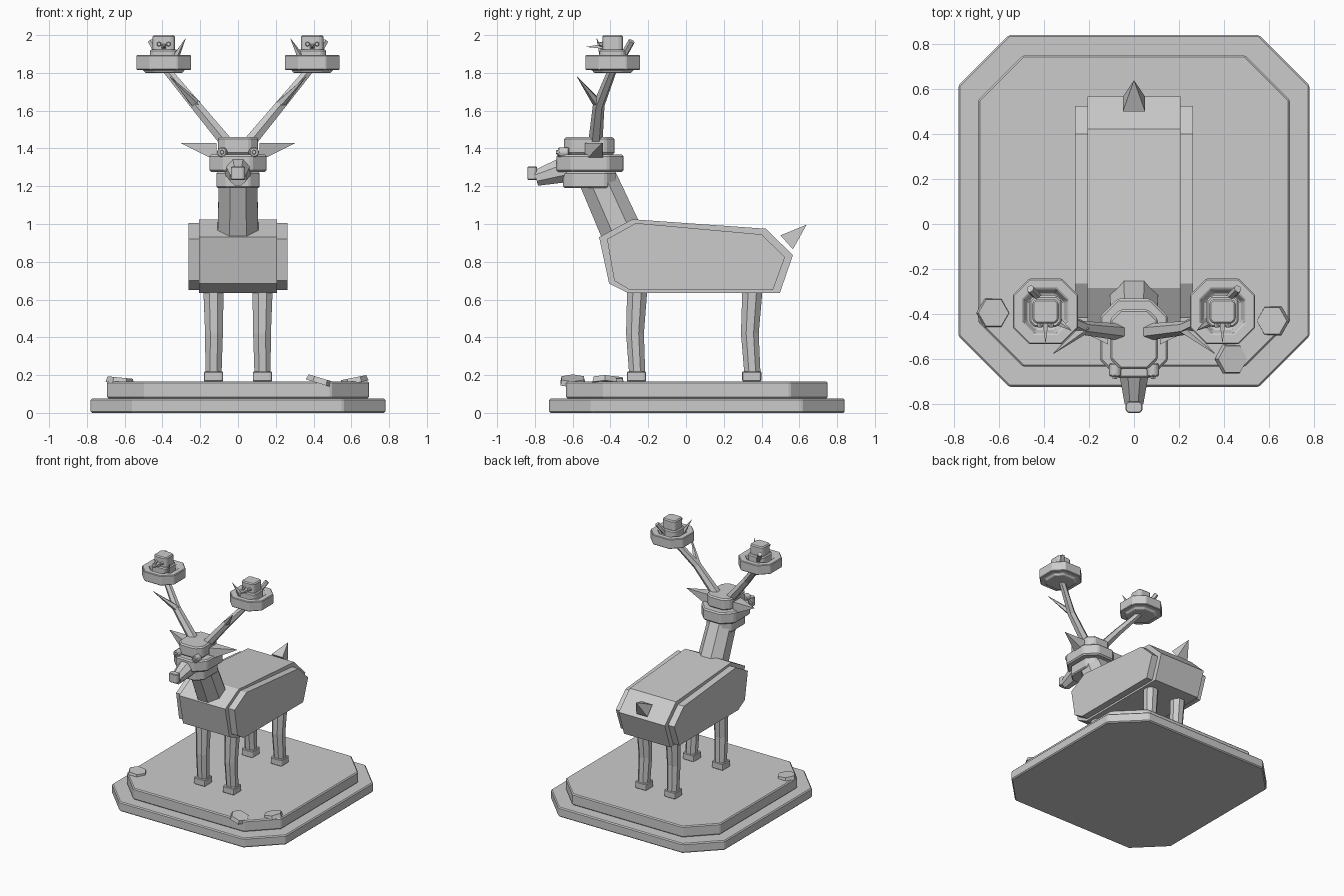
import bpy, bmesh, math
from mathutils import Vector

cube = bpy.data.objects.get("Cube")
if cube:
    bpy.data.objects.remove(cube)

# One plain grey clay colour
GREY = (0.6, 0.6, 0.6, 1)
clay = bpy.data.materials.new("grey_clay")
clay.use_nodes = True
clay.diffuse_color = GREY
clay.node_tree.nodes["Principled BSDF"].inputs["Base Color"].default_value = GREY


def loft(name, rings, bevel=0):
    """Skin a list of equal-length point rings and cap both ends."""
    bm = bmesh.new()
    loops = [[bm.verts.new(p) for p in ring] for ring in rings]
    n = len(loops[0])
    for a, b in zip(loops, loops[1:]):
        for i in range(n):
            j = (i + 1) % n
            bm.faces.new((a[i], a[j], b[j], b[i]))
    bm.faces.new(loops[0][::-1])
    bm.faces.new(loops[-1])
    bmesh.ops.recalc_face_normals(bm, faces=bm.faces)
    mesh = bpy.data.meshes.new(name)
    bm.to_mesh(mesh)
    bm.free()
    mesh.materials.append(clay)
    obj = bpy.data.objects.new(name, mesh)
    bpy.context.collection.objects.link(obj)
    if bevel:
        mod = obj.modifiers.new("soft_edge", "BEVEL")
        mod.width = bevel
        mod.segments = 1
        mod.limit_method = "ANGLE"
        mod.angle_limit = math.radians(35)
    return obj


def octagon(x, y, z, hx, hy, cut):
    """Rectangle with cut corners, lying flat at height z."""
    a, b = hx - cut, hy - cut
    pts = [(hx, -b), (hx, b), (a, hy), (-a, hy), (-hx, b), (-hx, -b), (-a, -hy), (a, -hy)]
    return [(x + u, y + v, z) for u, v in pts]


def slab(name, x, y, z0, z1, hx, hy, cut, bevel=0.008):
    return loft(name, [octagon(x, y, z, hx, hy, cut) for z in (z0, z1)], bevel)


def tube(name, path, radii, sides=6, turn=0.5, up=(0, 1, 0), bevel=0):
    """Faceted tube along a path; a tiny last radius makes a spike."""
    path = [Vector(p) for p in path]
    rings = []
    for i, p in enumerate(path):
        d = (path[min(i + 1, len(path) - 1)] - path[max(i - 1, 0)]).normalized()
        u = d.cross(Vector(up)).normalized()
        v = d.cross(u)
        angles = [math.tau * (k + turn) / sides for k in range(sides)]
        rings.append([p + radii[i] * (u * math.cos(t) + v * math.sin(t)) for t in angles])
    return loft(name, rings, bevel)


def side_prism(name, profile, half_width, bevel=0):
    """Side outline (y, z) extruded across the model."""
    return loft(name, [[(x, y, z) for y, z in profile] for x in (-half_width, half_width)], bevel)


# Stepped base
slab("base_lower", 0, 0.058, 0, 0.077, 0.78, 0.782, 0.225)
slab("base_upper", 0, 0.058, 0.077, 0.167, 0.693, 0.692, 0.2)

# Flat stones on the base
for i, (x, y, z, lean) in enumerate([(-0.625, -0.395, 0.172, -0.1),
                                     (0.615, -0.43, 0.172, 0.2),
                                     (0.435, -0.6, 0.17, -0.3)]):
    axis = Vector((-lean, 0, 1)).normalized() * 0.015
    p = Vector((x, y, z))
    tube(f"stone_{i + 1}", [p - axis, p + axis], [0.075, 0.068], 6, 0)

# Body with a slimmer panel on each flank
side_prism("body", [(-0.46, 0.93), (-0.285, 1.025), (0.423, 0.975), (0.566, 0.835),
                    (0.497, 0.635), (-0.307, 0.635), (-0.407, 0.685)], 0.207)
side_prism("flank_panels", [(-0.418, 0.92), (-0.265, 1.005), (0.4, 0.945), (0.524, 0.825),
                            (0.46, 0.65), (-0.296, 0.65), (-0.38, 0.7)], 0.262)
tube("tail", [(0, 0.533, 0.903), (0, 0.637, 0.995)], [0.07, 0.001], 4, 0.5, (1, 0, 0))

# Neck
tube("neck", [(0, -0.325, 0.92), (0, -0.49, 1.29)], [0.118, 0.108], 8, 0.5, (1, 0, 0))

# Head in three tiers, with muzzle and nose
slab("head_lower", 0, -0.51, 1.19, 1.275, 0.115, 0.14, 0.055)
slab("head_middle", 0, -0.508, 1.275, 1.368, 0.152, 0.177, 0.08, 0.01)
slab("head_top", 0, -0.512, 1.368, 1.46, 0.107, 0.133, 0.045, 0.01)
tube("muzzle", [(0, -0.6, 1.3), (0, -0.795, 1.243)], [0.082, 0.045], 8, 0.5, (1, 0, 0))
slab("nose", 0, -0.814, 1.232, 1.305, 0.038, 0.026, 0.012, 0.005)

NEST_X, NEST_Y = 0.393, -0.388

for side, s in (("left", 1), ("right", -1)):
    # Legs and hooves
    for end, y, knee in (("front", -0.258, -0.27), ("back", 0.352, 0.338)):
        tube(f"{end}_{side}_leg", [(s * 0.13, y, 0.66), (s * 0.127, knee, 0.42), (s * 0.13, y, 0.2)],
             [0.058, 0.051, 0.046], 8)
        slab(f"{end}_{side}_hoof", s * 0.13, y - 0.004, 0.166, 0.22, 0.051, 0.051, 0.008, 0.005)

    # Eye and bead pupil
    tube(f"{side}_eye", [(s * 0.082, -0.62, 1.378), (s * 0.085, -0.678, 1.38)],
         [0.03, 0.028], 8, 0.5, (0, 0, 1), 0.006)
    tube(f"{side}_pupil", [(s * 0.085, -0.675, 1.38), (s * 0.085, -0.688, 1.38)],
         [0.014, 0.01], 6, 0.5, (0, 0, 1))

    # Ear: square root swept out to an upper back point
    root = [(s * 0.115, y, z) for y, z in ((-0.535, 1.335), (-0.44, 1.335), (-0.44, 1.43), (-0.535, 1.43))]
    tip = Vector((s * 0.307, -0.442, 1.43))
    loft(f"{side}_ear", [root, [tip.lerp(Vector(p), 0.005) for p in root]])

    # Antler and its tine
    tube(f"{side}_antler", [(s * 0.06, -0.48, 1.43), (s * 0.225, -0.462, 1.63), (s * 0.378, -0.39, 1.815)],
         [0.038, 0.031, 0.024], 6)
    tube(f"{side}_antler_tine", [(s * 0.22, -0.462, 1.63), (s * 0.36, -0.577, 1.78)], [0.027, 0.001], 5)

    # Hollow nest carried on the antler
    x, y = s * NEST_X, NEST_Y
    nest = [(0.1, 1.8), (0.108, 1.815), (0.145, 1.816), (0.145, 1.895), (0.1, 1.895), (0.08, 1.85)]
    loft(f"{side}_nest", [octagon(x, y, z, r, r, r * 0.5) for r, z in nest], 0.005)

    # Small bird sitting in the nest
    slab(f"{side}_bird_body", x, y, 1.845, 1.925, 0.072, 0.07, 0.022, 0.008)
    slab(f"{side}_bird_head", x, y, 1.915, 2.0, 0.059, 0.055, 0.016, 0.008)
    for k in (-1, 1):
        ex = x + k * 0.025
        tube(f"{side}_bird_eye_{'a' if k < 0 else 'b'}", [(ex, y - 0.05, 1.952), (ex, y - 0.072, 1.952)],
             [0.014, 0.01], 6, 0.5, (0, 0, 1))
    tube(f"{side}_bird_beak", [(x, y - 0.05, 1.94), (x, y - 0.138, 1.938)], [0.018, 0.001], 4, 0.5, (0, 0, 1))

    # Twigs sticking out of the nest
    tube(f"{side}_nest_twig", [(x + s * 0.01, y + 0.04, 1.86), (x + s * 0.068, y + 0.1, 1.968)],
         [0.018, 0.018], 6)
    tube(f"{side}_nest_spike", [(x - s * 0.055, y - 0.045, 1.87), (x - s * 0.115, y - 0.085, 1.982)],
         [0.022, 0.001], 5)
